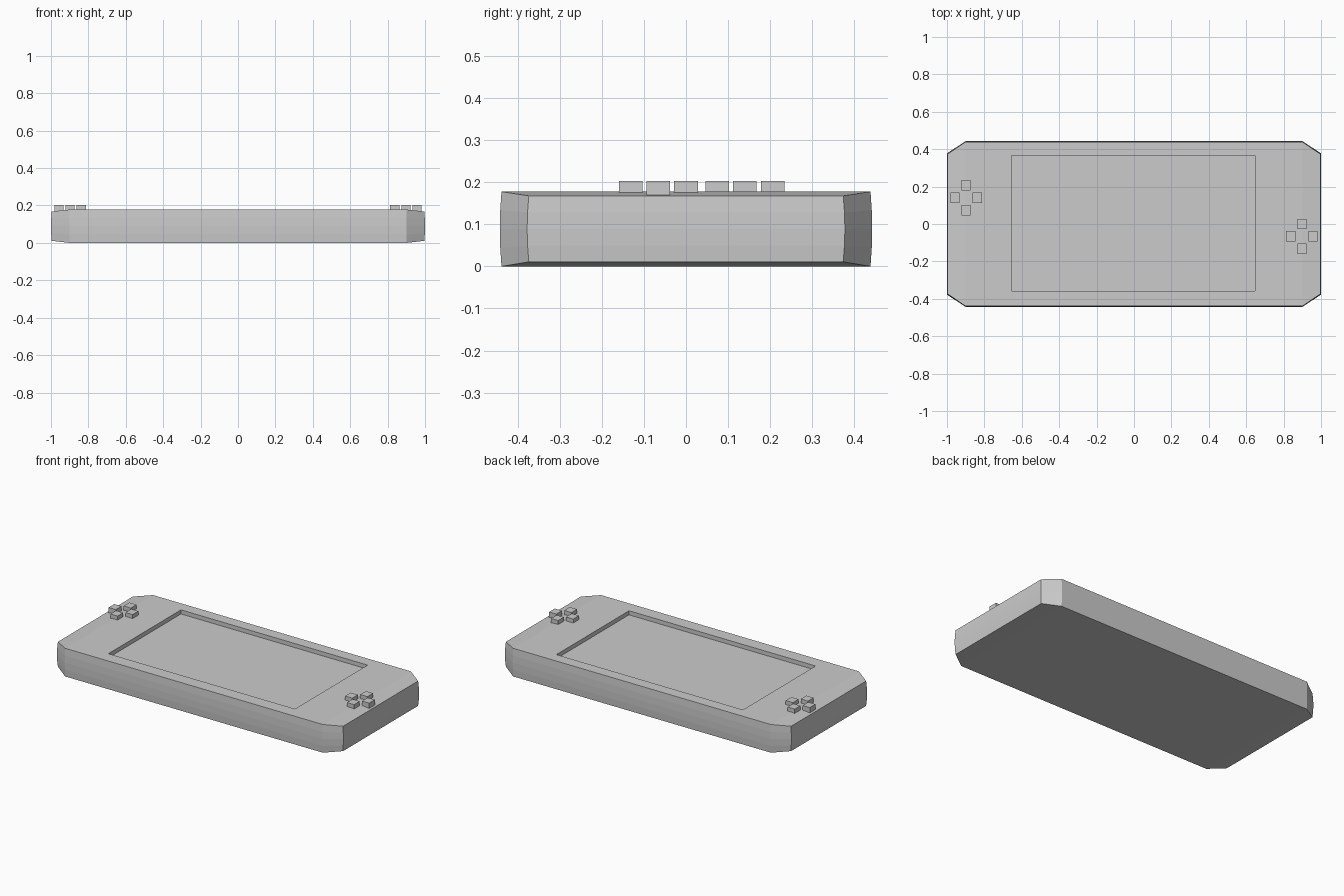
import bpy
import bmesh

cube = bpy.data.objects.get("Cube")
if cube:
    bpy.data.objects.remove(cube, do_unlink=True)

grey = bpy.data.materials.new("plain_grey")
grey.use_nodes = True
COLOUR = (0.6, 0.6, 0.6, 1)
grey.diffuse_color = COLOUR
grey.node_tree.nodes["Principled BSDF"].inputs["Base Color"].default_value = COLOUR


def add_object(name, bm):
    bmesh.ops.recalc_face_normals(bm, faces=bm.faces)
    mesh = bpy.data.meshes.new(name)
    bm.to_mesh(mesh)
    bm.free()
    mesh.materials.append(grey)
    obj = bpy.data.objects.new(name, mesh)
    bpy.context.collection.objects.link(obj)
    return obj


def box(name, low, high):
    bm = bmesh.new()
    bmesh.ops.create_cube(bm, size=1)
    for v in bm.verts:
        for i in range(3):
            v.co[i] = low[i] if v.co[i] < 0 else high[i]
    return add_object(name, bm)


# Body: cross-sections lofted along x, with cut corners and faintly bulging walls
LEVELS = 4
BULGE = 0.004
sections = [(-1, 0.378, 0.011, 0.168), (-0.9, 0.443, 0, 0.178),
            (0.9, 0.443, 0, 0.178), (1, 0.378, 0.011, 0.168)]
bm = bmesh.new()
columns = []
for x, half, low, high in sections:
    pair = []
    for side in (-1, 1):
        column = []
        for i in range(LEVELS + 1):
            t = i / LEVELS
            inset = BULGE * (2 * t - 1) ** 2
            end_inset = inset * (1 if x > 0 else -1) if abs(x) == 1 else 0
            column.append(bm.verts.new((x - end_inset, side * (half - inset),
                                        low + (high - low) * t)))
        pair.append(column)
    columns.append(pair)


def wall(a, b):
    for i in range(LEVELS):
        bm.faces.new((a[i], b[i], b[i + 1], a[i + 1]))


for p, q in zip(columns, columns[1:]):
    for side in (0, 1):
        wall(p[side], q[side])
    for level in (0, LEVELS):
        bm.faces.new((p[0][level], q[0][level], q[1][level], p[1][level]))
for end in (columns[0], columns[-1]):
    wall(*end)
body = add_object("body", bm)

# Sunken screen
cutter = box("screen_cutter", (-0.655, -0.357, 0.152), (0.648, 0.367, 0.3))
cutter.hide_render = True
cutter.hide_viewport = True
cut = body.modifiers.new("screen_recess", "BOOLEAN")
cut.operation = "DIFFERENCE"
cut.solver = "EXACT"
cut.object = cutter
bpy.context.view_layer.objects.active = body
body.select_set(True)
bpy.ops.object.modifier_apply(modifier=cut.name)
bpy.data.objects.remove(cutter, do_unlink=True)

# Two clusters of four buttons
for cluster, cx, cy in (("left", 0.898, -0.066), ("right", -0.898, 0.14)):
    for place, dx, dy in (("outer", 1, 0), ("inner", -1, 0), ("back", 0, 1), ("front", 0, -1)):
        x = cx + 0.059 * dx * (1 if cx > 0 else -1)
        y = cy + 0.066 * dy
        box(f"{cluster}_button_{place}", (x - 0.025, y - 0.028, 0.166),
            (x + 0.025, y + 0.028, 0.203))
